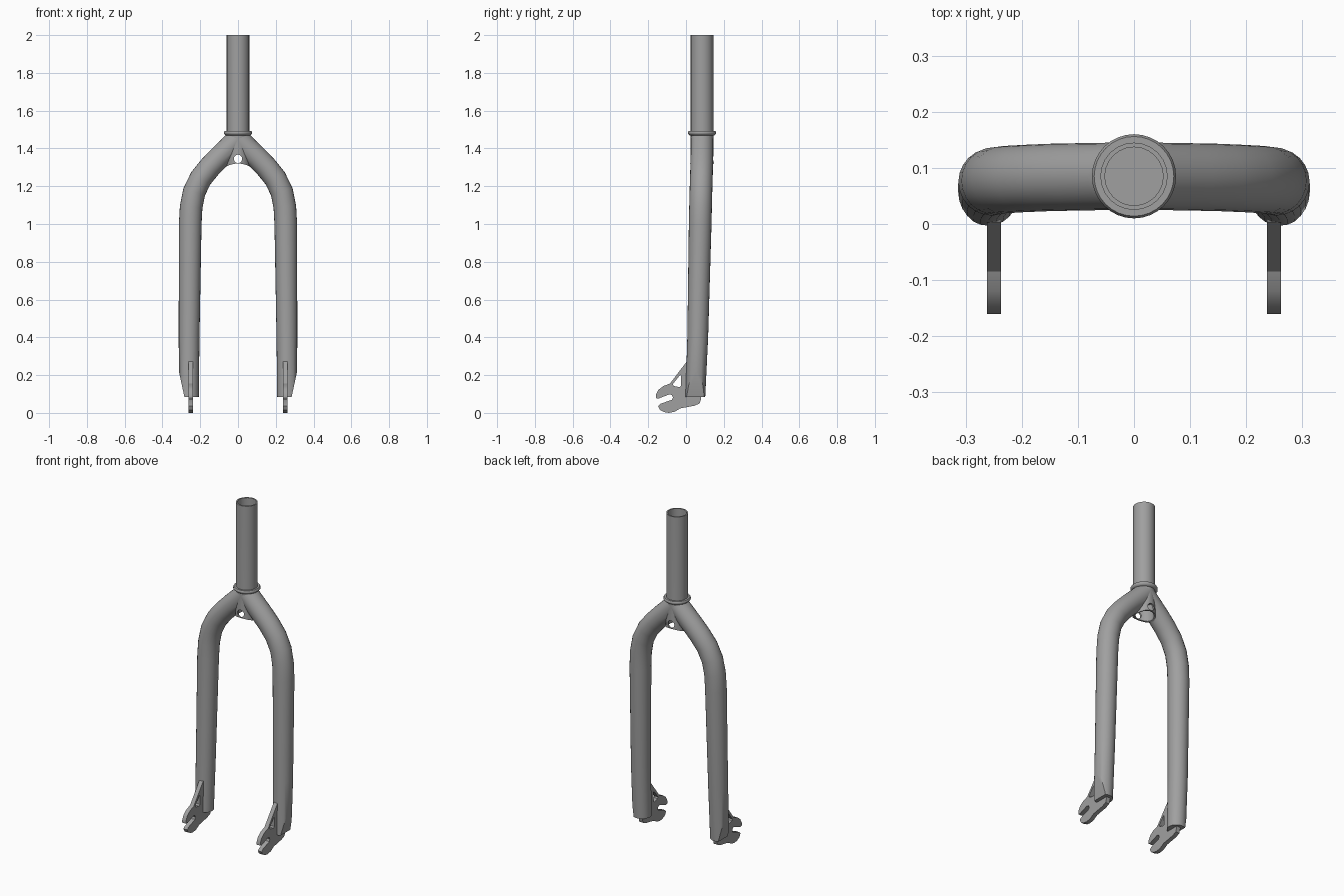
import bpy, bmesh, math
from mathutils import Vector

if "Cube" in bpy.data.objects:
    bpy.data.objects.remove(bpy.data.objects["Cube"])

steel = bpy.data.materials.new("grey steel")
grey = (0.35, 0.35, 0.35, 1)
steel.diffuse_color = grey
steel.use_nodes = True
steel.node_tree.nodes["Principled BSDF"].inputs["Base Color"].default_value = grey

AXIS_Y = 0.085


def finish(bm, name):
    bmesh.ops.recalc_face_normals(bm, faces=bm.faces[:])
    me = bpy.data.meshes.new(name)
    bm.to_mesh(me)
    bm.free()
    me.materials.append(steel)
    ob = bpy.data.objects.new(name, me)
    bpy.context.collection.objects.link(ob)
    return ob


def loft(bm, rings, caps):
    """Skin a row of vertex rings with quads."""
    n = len(rings[0])
    for a, b in zip(rings, rings[1:]):
        for i in range(n):
            j = (i + 1) % n
            bm.faces.new((a[i], a[j], b[j], b[i]))
    if caps:
        bm.faces.new(rings[0])
        bm.faces.new(rings[-1])


def lathe(name, profile, sides, closed=False):
    """Turn (radius, z) points about the steering axis."""
    bm = bmesh.new()
    rings = [[bm.verts.new((r * math.cos(math.tau * i / sides),
                            AXIS_Y + r * math.sin(math.tau * i / sides), z))
              for i in range(sides)] for r, z in profile]
    loft(bm, rings + rings[:1] if closed else rings, not closed)
    return finish(bm, name)


def prism(name, outline, axis, lo, hi):
    """Extrude a 2D outline along x or y."""
    bm = bmesh.new()
    place = (lambda p, d: (d, p[0], p[1])) if axis == "x" else (lambda p, d: (p[0], d, p[1]))
    loft(bm, [[bm.verts.new(place(p, d)) for p in outline] for d in (lo, hi)], True)
    return finish(bm, name)


def circle(x, z, r, n):
    return [(x + r * math.cos(math.tau * i / n), z + r * math.sin(math.tau * i / n))
            for i in range(n)]


def apply(ob, mod):
    bpy.context.view_layer.objects.active = ob
    bpy.ops.object.modifier_apply(modifier=mod.name)


def cut(ob, cutter):
    mod = ob.modifiers.new("cut", "BOOLEAN")
    mod.operation, mod.solver, mod.object = "DIFFERENCE", "EXACT", cutter
    apply(ob, mod)
    bpy.data.objects.remove(cutter)


def mirror(ob):
    apply(ob, ob.modifiers.new("mirror", "MIRROR"))


def smooth(ob, angle=35):
    bpy.ops.object.select_all(action="DESELECT")
    ob.select_set(True)
    bpy.context.view_layer.objects.active = ob
    bpy.ops.object.shade_smooth_by_angle(angle=math.radians(angle))


# Steerer tube: bored from both ends, arched at the bottom, drilled front to back
steerer = lathe("steerer_tube", [
    (0.001, 1.47), (0.052, 1.47), (0.052, 2.0), (0.06, 2.0), (0.06, 1.45),
    (0.064, 1.28), (0.055, 1.28), (0.052, 1.41), (0.001, 1.41)], 24)
cut(steerer, prism("arch_cutter", circle(0, 1.19, 0.13, 48), "y", -0.3, 0.4))
cut(steerer, prism("hole_cutter", circle(0, 1.345, 0.022, 20), "y", -0.3, 0.4))
smooth(steerer)

# Crown race collar
collar = lathe("collar", [
    (0.055, 1.468), (0.066, 1.47), (0.075, 1.478), (0.075, 1.486),
    (0.071, 1.492), (0.055, 1.492)], 32, closed=True)
smooth(collar, 50)

# Fork legs: a tapered tube swept from the crown to the dropout
path = [(0.0, 0.085, 1.45, 0.06), (0.04, 0.085, 1.41, 0.06), (0.1, 0.084, 1.352, 0.06),
        (0.15, 0.083, 1.3, 0.06), (0.197, 0.081, 1.242, 0.06), (0.232, 0.079, 1.17, 0.06),
        (0.248, 0.077, 1.09, 0.06), (0.253, 0.075, 1.0, 0.06), (0.259, 0.062, 0.4, 0.055),
        (0.26, 0.048, 0.05, 0.052)]
bm = bmesh.new()
rings = []
for k, (x, y, z, r) in enumerate(path):
    before, after = path[max(k - 1, 0)], path[min(k + 1, len(path) - 1)]
    along = (Vector(after[:3]) - Vector(before[:3])).normalized()
    side = along.cross(Vector((0, 1, 0))).normalized()
    deep = side.cross(along)
    rings.append([bm.verts.new(Vector((x, y, z)) + r * (math.cos(a) * side + math.sin(a) * deep))
                  for a in (math.tau * i / 24 for i in range(24))])
loft(bm, rings, True)
# square off the lower end and bevel its outer side
for point, normal in (((0, 0, 0.083), (0, 0, -1)), ((0.315, 0, 0.23), (0.14, 0, -0.03))):
    res = bmesh.ops.bisect_plane(bm, geom=bm.verts[:] + bm.edges[:] + bm.faces[:],
                                 plane_co=point, plane_no=normal, clear_outer=True)
    rim = [e for e in res["geom_cut"] if isinstance(e, bmesh.types.BMEdge)]
    bmesh.ops.edgeloop_fill(bm, edges=rim)
legs = finish(bm, "fork_legs")
cut(legs, lathe("bore_cutter", [(0.056, 1.2), (0.056, 1.6)], 24))
mirror(legs)
smooth(legs)

# Dropouts: flat plates with an axle slot and a triangular window
outline = [(0.02, 0.275), (0.004, 0.272), (-0.085, 0.155), (-0.12, 0.142), (-0.146, 0.122),
           (-0.16, 0.095), (-0.16, 0.078), (-0.145, 0.076), (-0.088, 0.098), (-0.075, 0.095),
           (-0.069, 0.083), (-0.074, 0.07), (-0.135, 0.048), (-0.148, 0.036), (-0.138, 0.016),
           (-0.115, 0.004), (-0.09, 0.0), (-0.06, 0.006), (-0.03, 0.024), (0.045, 0.038),
           (0.072, 0.05), (0.08, 0.075), (0.08, 0.12), (0.02, 0.14)]
window = [(-0.026, 0.198), (-0.032, 0.2), (-0.07, 0.152), (-0.066, 0.143),
          (-0.034, 0.136), (-0.026, 0.143)]
dropouts = prism("dropouts", outline, "x", 0.237, 0.262)
cut(dropouts, prism("window_cutter", window, "x", 0.1, 0.4))
mirror(dropouts)
smooth(dropouts, 30)
